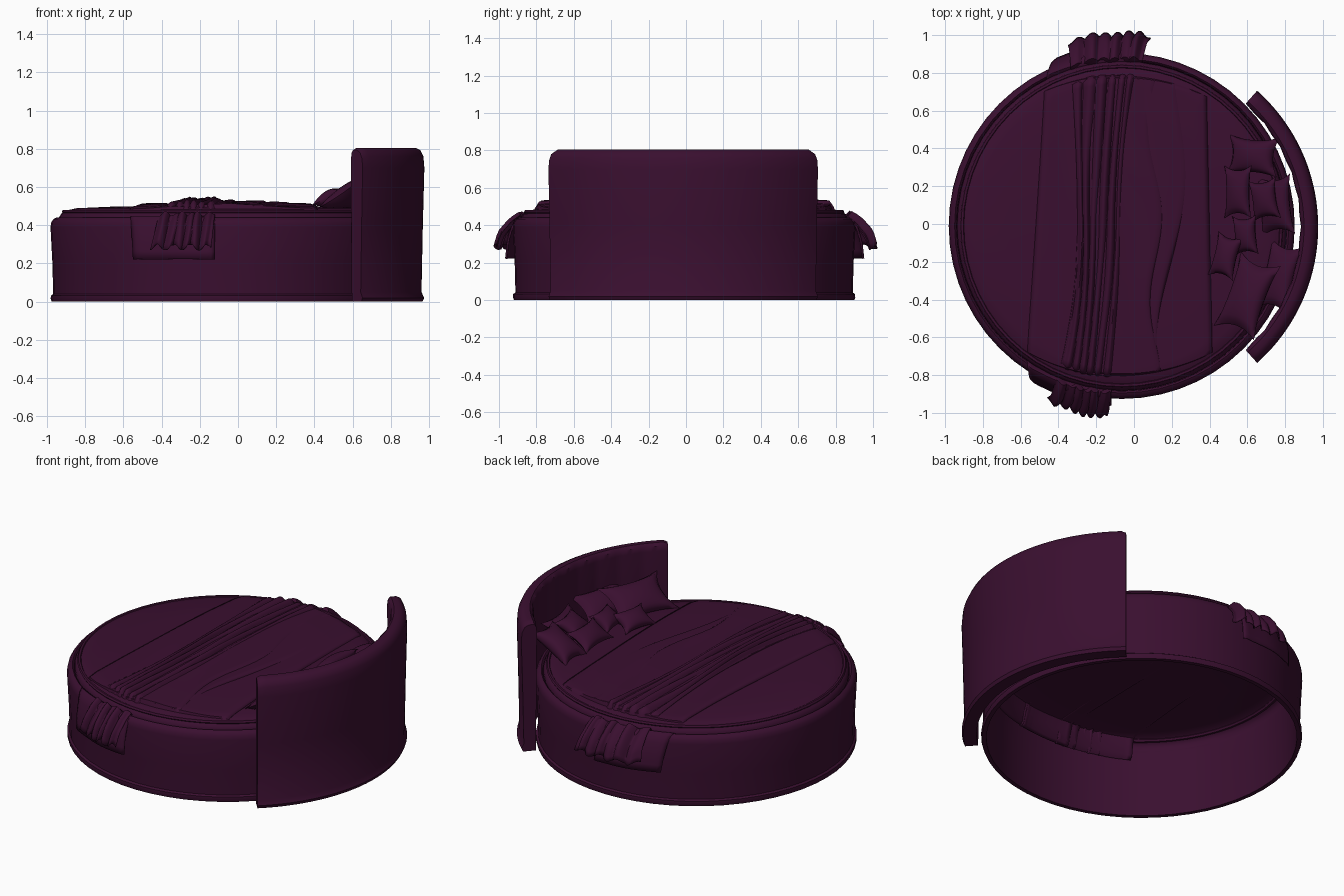
import bpy, math
from mathutils import Vector, Euler

if "Cube" in bpy.data.objects:
    bpy.data.objects.remove(bpy.data.objects["Cube"])

plum = bpy.data.materials.new("dark plum fabric")
plum.diffuse_color = (0.042, 0.0048, 0.029, 1)
plum.use_nodes = True
plum.node_tree.nodes["Principled BSDF"].inputs["Base Color"].default_value = plum.diffuse_color

BX, BY, BR = -0.065, -0.01, 0.915      # bed centre and radius
MATTRESS = [(0, .505), (.3, .503), (.6, .497), (.78, .489), (.83, .478),
            (.86, .46), (.872, .44), (.872, .415)]


def make(name, verts, faces, angle=40, thick=0):
    me = bpy.data.meshes.new(name)
    me.from_pydata(verts, [], faces)
    me.materials.append(plum)
    for p in me.polygons:
        p.use_smooth = True
    me.set_sharp_from_angle(angle=math.radians(angle))
    ob = bpy.data.objects.new(name, me)
    bpy.context.collection.objects.link(ob)
    if thick:
        m = ob.modifiers.new("thickness", 'SOLIDIFY')
        m.thickness, m.offset = thick, -1
    return ob


def interp(pts, x):
    for a, b in zip(pts, pts[1:]):
        if x <= b[0]:
            f = (x - a[0]) / (b[0] - a[0])
            return [p + (q - p) * f for p, q in zip(a[1:], b[1:])]
    return list(pts[-1][1:])


def revolve(name, profile, seg, loop):
    verts, faces, n = [], [], len(profile)
    for i in range(seg):
        a = 2 * math.pi * i / seg
        verts += [(BX + r * math.cos(a), BY + r * math.sin(a), z) for r, z in profile]
    for i in range(seg):
        j = (i + 1) % seg
        for k in range(n if loop else n - 1):
            l = (k + 1) % n
            faces.append((i * n + k, j * n + k, j * n + l, i * n + l))
    return make(name, verts, faces)


# round upholstered base, open underneath
revolve("base_ring", [(.885, 0), (.91, 0), (.915, .015), (.914, .032), (.902, .04),
                      (.906, .2), (.916, .39), (.912, .415), (.9, .433), (.885, .44),
                      (.875, .43), (.872, .40), (.88, .3)], 56, True)
# domed mattress shell
revolve("mattress", [(max(r, .001), z) for r, z in reversed(MATTRESS)], 56, False)
# piping around the mattress edge
revolve("mattress_piping", [(.845 + .012 * math.cos(a), .470 + .012 * math.sin(a))
                            for a in [i * math.pi / 3 for i in range(6)]], 56, True)


# curved headboard
def headboard():
    prof = [(.88, 0), (.955, 0), (.964, .02), (.95, .05), (.957, .4), (.965, .7),
            (.96, .76), (.945, .792), (.92, .805), (.89, .805), (.878, .79),
            (.874, .76), (.876, .4)]
    n, seg, half = len(prof), 60, math.radians(48.3)
    verts, faces = [], []
    for i in range(seg + 1):
        a = -half + 2 * half * i / seg
        end = i in (0, seg)
        tuft = .006 * abs(math.sin(i * math.pi / 6))
        for r, z in prof:
            if r < .88 and z > .3 and not end:
                r -= tuft
            if end and z > .7:
                z -= .012
            verts.append((.01 + r * math.cos(a), -.015 + r * math.sin(a), z))
    for i in range(seg):
        for k in range(n):
            l = (k + 1) % n
            faces.append((i * n + k, (i + 1) * n + k, (i + 1) * n + l, i * n + l))
    faces += [tuple(reversed(range(n))), tuple(range(seg * n, seg * n + n))]
    make("headboard", verts, faces)


headboard()


# cloth laid over the bed: edges are functions of t (-1 front .. 1 back)
def cloth(name, left, right, height, tmax, flare, low, nu, nv=80, hem=0):
    path = [(0, 0, 0), (.55, .62, 0), (.75, .87, 0), (.83, .935, .455),
            (.88, .99, .425), (.94, 1 + flare * .7, (.425 + low) / 2), (1, 1 + flare, low)]
    verts, faces = [], []
    for j in range(nv + 1):
        t = tmax * (2 * j / nv - 1)
        s = 1 if t > 0 else -1
        at = abs(t)
        for i in range(nu + 1):
            u = i / nu
            x = left(t) + (right(t) - left(t)) * u
            rim = math.sqrt(max(BR ** 2 - (x - BX) ** 2, .01))
            ys, z = interp(path, at)
            y = ys * rim
            if at <= .83:          # follow the mattress dome
                top = interp(MATTRESS, math.hypot(x - BX, y))[0]
                z = top if at <= .75 else top + (z - top) * (at - .75) / .08
            w = min(max((at - .75) / .15, 0), 1)
            h = height(u, t)
            z += h * (1 - w * .8)
            y += h * w
            z += hem * w * math.sin(u * 23 + s)
            verts.append((x, BY + s * y, z))
    m = nu + 1
    for j in range(nv):
        for i in range(nu):
            a = j * m + i
            faces.append((a, a + 1, a + m + 1, a + m))
    make(name, verts, faces, 60, .006)


def flat(h):
    return lambda u, t: h * min(1, .3 + 14 * min(u, 1 - u)) + .003 * math.sin(9 * u + 4 * t)


# duvet layers towards the pillows
cloth("duvet_lower", lambda t: -.2, lambda t: .40 - .02 * t, flat(.012), .8, .03, .3, 24)
cloth("duvet_middle", lambda t: -.2, lambda t: .22 + .06 * math.sin(4 * t + .6) + .05 * t,
      flat(.017), .8, .03, .3, 20)
cloth("duvet_upper", lambda t: -.25, lambda t: .13 + .035 * math.cos(7 * t - .4),
      flat(.022), .82, .03, .3, 16)
# wide flat blanket hanging over both sides
cloth("blanket", lambda t: -.52 + .06 * t + .03 * max(0, abs(t) - .8) / .2,
      lambda t: -.12 + .1 * max(t, 0), flat(.012), 1, .04, .22, 20)


# gathered runner with long folds
def folds(u, t):
    wave = abs(math.sin(math.pi * 6 * u + .9 * math.sin(3 * t + 5 * u)))
    return .014 + (.026 * wave ** .8 + .006 * math.sin(11 * u + 5 * t)) * min(1, 8 * min(u, 1 - u) + .1)


cloth("gathered_runner", lambda t: -.30 - (.05 * t * t if t > 0 else .16 * t * t),
      lambda t: -.07 + (.16 * t * t if t > 0 else -.07 * t * t),
      folds, 1, .085, .28, 72, 90, .014)


# cushions with pinched corners
def cushion(name, loc, w, d, thick, yaw, tilt, n=14):
    rot = Euler((0, -math.radians(tilt), math.radians(yaw)))
    verts, faces, idx = [], [], {}
    for side in (1, -1):
        for i in range(n + 1):
            for j in range(n + 1):
                if side < 0 and (i in (0, n) or j in (0, n)):
                    idx[side, i, j] = idx[1, i, j]
                    continue
                u, v = 2 * i / n - 1, 2 * j / n - 1
                p = Vector((u * (1 - .2 * (1 - v * v)) * w / 2,
                            v * (1 - .2 * (1 - u * u)) * d / 2,
                            side * thick / 2 * ((1 - u * u) * (1 - v * v)) ** .45))
                idx[side, i, j] = len(verts)
                verts.append(Vector(loc) + rot.to_matrix() @ p)
    for side in (1, -1):
        for i in range(n):
            for j in range(n):
                f = [idx[side, i, j], idx[side, i + 1, j],
                     idx[side, i + 1, j + 1], idx[side, i, j + 1]]
                faces.append(f if side > 0 else f[::-1])
    make(name, verts, faces, 70)


for name, loc, w, d, th, yaw, tilt in [
        ("back_cushion_left", (.75, .10, .53), .22, .32, .09, 5, 35),
        ("back_cushion_right", (.77, -.28, .53), .22, .38, .09, -14, 35),
        ("large_cushion_left", (.63, .36, .555), .30, .21, .10, -4, 27),
        ("large_cushion_right", (.60, -.38, .565), .27, .42, .11, -20, 33),
        ("square_cushion_left", (.55, .17, .555), .17, .28, .08, 0, 32),
        ("square_cushion_mid", (.59, -.06, .56), .15, .21, .08, 4, 32),
        ("small_cushion_front", (.485, -.17, .545), .16, .24, .08, -14, 30),
        ("small_cushion_inner", (.69, .13, .57), .17, .22, .08, 8, 28)]:
    cushion(name, loc, w, d, th, yaw, tilt)
